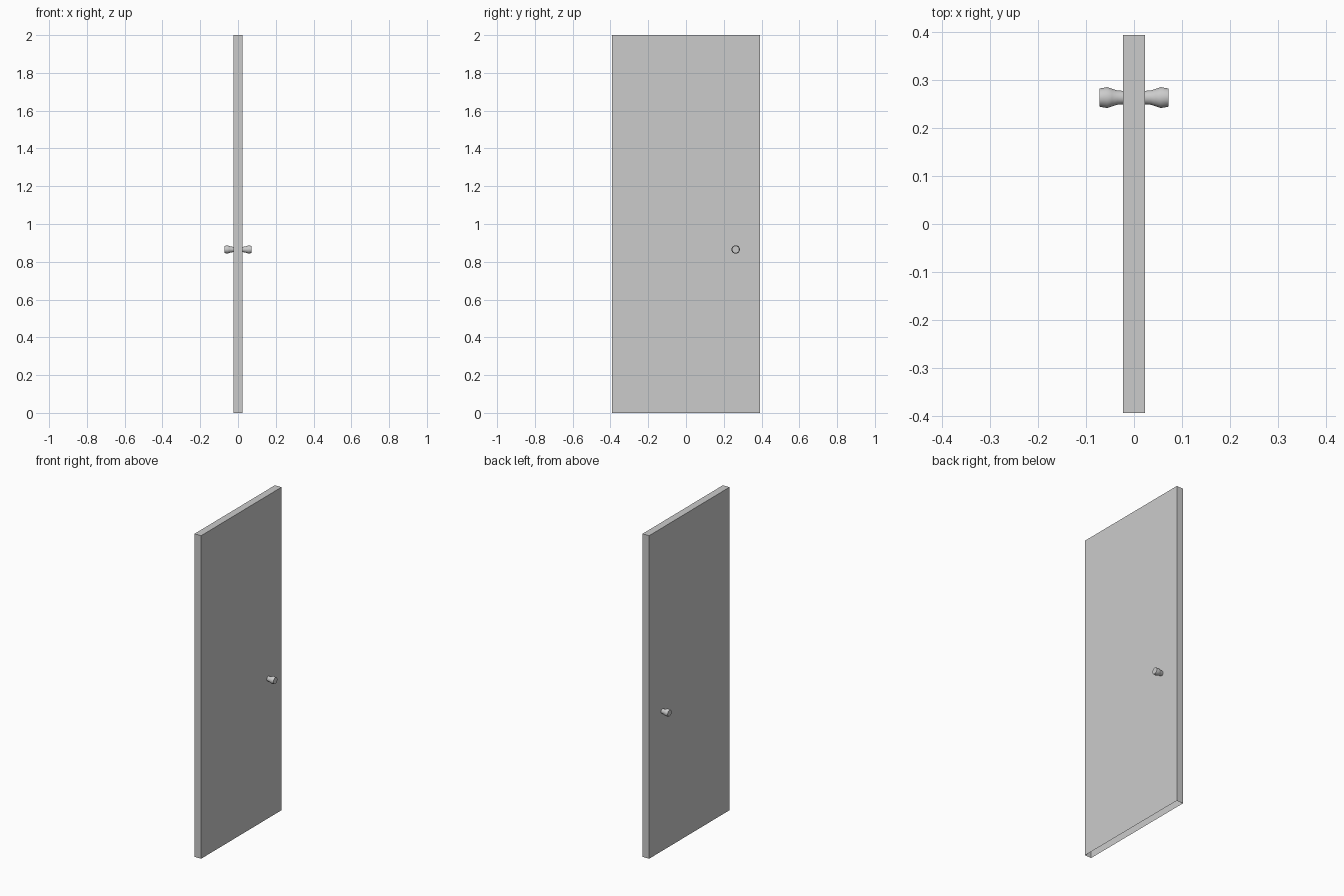
import bpy, bmesh, math
from mathutils import Vector

if "Cube" in bpy.data.objects:
    bpy.data.objects.remove(bpy.data.objects["Cube"])

HALF_T, HALF_W, HEIGHT = 0.0225, 0.393, 2.0
KNOB_Y, KNOB_Z, SIDES = 0.263, 0.865, 12

grey = bpy.data.materials.new("light_grey")
grey.diffuse_color = (0.6, 0.6, 0.6, 1)
grey.use_nodes = True
grey.node_tree.nodes["Principled BSDF"].inputs["Base Color"].default_value = grey.diffuse_color


def make_object(name, bm):
    mesh = bpy.data.meshes.new(name)
    bm.to_mesh(mesh)
    bm.free()
    mesh.materials.append(grey)
    obj = bpy.data.objects.new(name, mesh)
    bpy.context.collection.objects.link(obj)
    return obj


# Door panel: a thin box, hollow and open underneath
bm = bmesh.new()
bmesh.ops.create_cube(bm, size=1)
for v in bm.verts:
    v.co = Vector((v.co.x * 2 * HALF_T, v.co.y * 2 * HALF_W, (v.co.z + 0.5) * HEIGHT))
bm.normal_update()
bottom = [f for f in bm.faces if f.normal.z < -0.5]
bmesh.ops.delete(bm, geom=bottom, context='FACES_ONLY')
make_object("door_panel", bm)

# Knobs: (distance from door centre, radius), turned around the x axis
PROFILE = [(0.0225, 0.0145), (0.035, 0.0155), (0.046, 0.0190),
           (0.056, 0.0225), (0.072, 0.0195)]


def make_knob(name, side):
    bm = bmesh.new()
    rings = []
    for x, r in PROFILE:
        ring = []
        for i in range(SIDES):
            a = math.tau * (i + 0.5) / SIDES
            ring.append(bm.verts.new((side * x, KNOB_Y + r * math.cos(a),
                                      KNOB_Z + r * math.sin(a))))
        rings.append(ring)
    for low, high in zip(rings, rings[1:]):
        for i in range(SIDES):
            j = (i + 1) % SIDES
            bm.faces.new((low[i], low[j], high[j], high[i]))
    bm.faces.new(rings[-1])
    bmesh.ops.recalc_face_normals(bm, faces=bm.faces)
    obj = make_object(name, bm)
    bpy.ops.object.select_all(action='DESELECT')
    obj.select_set(True)
    bpy.context.view_layer.objects.active = obj
    bpy.ops.object.shade_smooth_by_angle(angle=math.radians(40))


make_knob("right_knob", 1)
make_knob("left_knob", -1)
